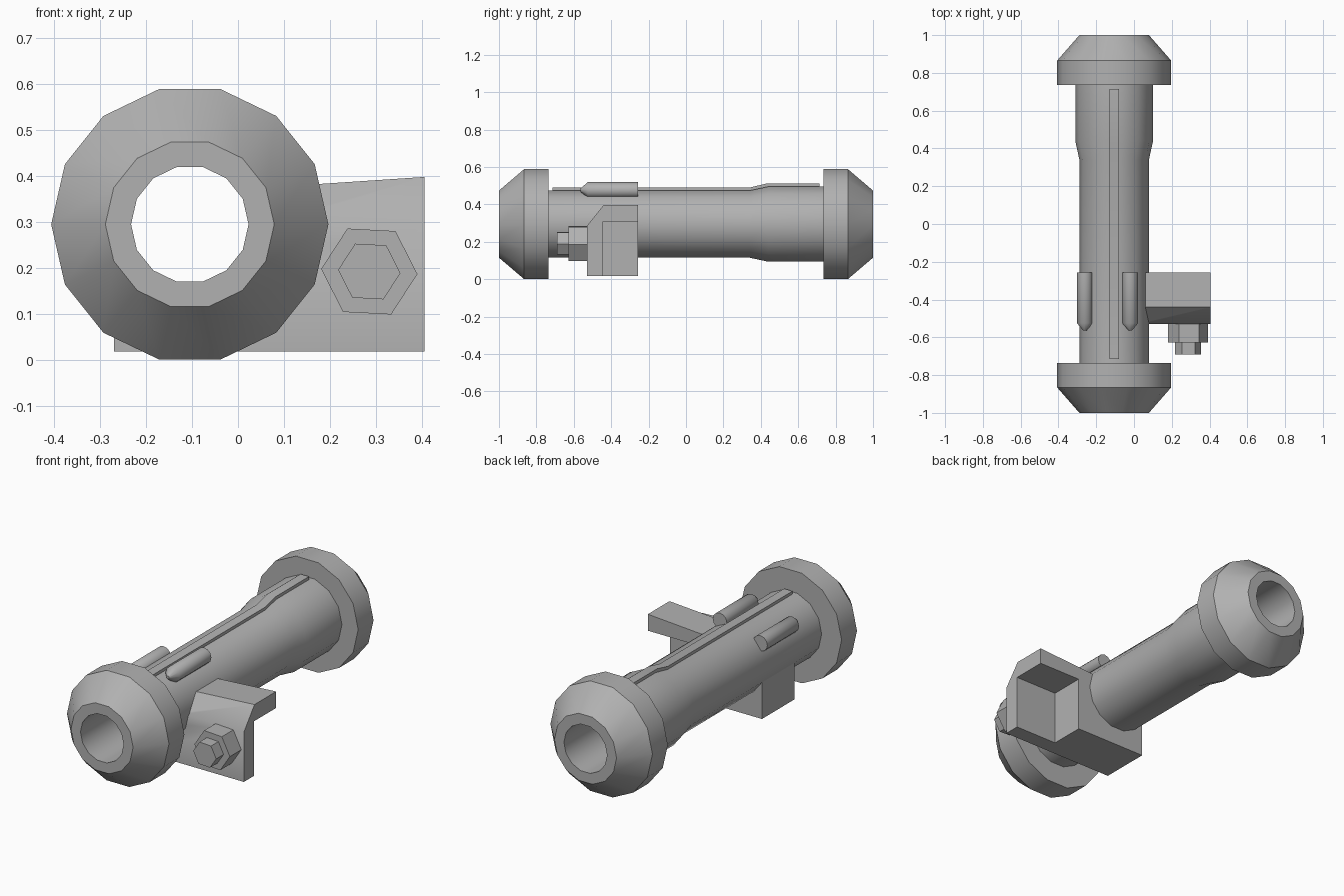
import bpy, bmesh
from math import pi, sin, cos, radians

if "Cube" in bpy.data.objects:
    bpy.data.objects.remove(bpy.data.objects["Cube"])

CX, CZ = -0.105, 0.2948   # tube axis

# one dark grey for every part
grey = bpy.data.materials.new("dark_grey")
grey.diffuse_color = (0.44, 0.44, 0.44, 1)
grey.use_nodes = True
grey.node_tree.nodes["Principled BSDF"].inputs["Base Color"].default_value = grey.diffuse_color


def smooth_by_angle(ob, degrees):
    bpy.ops.object.select_all(action='DESELECT')
    ob.select_set(True)
    bpy.context.view_layer.objects.active = ob
    bpy.ops.object.shade_smooth_by_angle(angle=radians(degrees))


def finish(bm, name, smooth=0):
    bmesh.ops.recalc_face_normals(bm, faces=bm.faces)
    me = bpy.data.meshes.new(name)
    bm.to_mesh(me)
    bm.free()
    me.materials.append(grey)
    ob = bpy.data.objects.new(name, me)
    bpy.context.collection.objects.link(ob)
    if smooth:
        smooth_by_angle(ob, smooth)
    return ob


def lathe(name, profile, sides, x, z, turn=0.0, closed=False, smooth=0):
    """Revolve (y, radius) points about a line parallel to y."""
    bm = bmesh.new()
    rings = []
    for y, r in profile:
        rings.append([bm.verts.new((x + r * cos(turn + 2 * pi * i / sides), y,
                                    z + r * sin(turn + 2 * pi * i / sides)))
                      for i in range(sides)])
    pairs = list(zip(rings, rings[1:]))
    if closed:
        pairs.append((rings[-1], rings[0]))
    else:
        bm.faces.new(rings[0])
        bm.faces.new(rings[-1])
    for a, b in pairs:
        for i in range(sides):
            j = (i + 1) % sides
            bm.faces.new((a[i], a[j], b[j], b[i]))
    return finish(bm, name, smooth)


def prism_x(name, profile0, profile1, x0, x1, smooth=0):
    """Join two (y, z) outlines at x0 and x1."""
    bm = bmesh.new()
    a = [bm.verts.new((x0, y, z)) for y, z in profile0]
    b = [bm.verts.new((x1, y, z)) for y, z in profile1]
    bm.faces.new(a)
    bm.faces.new(b)
    n = len(a)
    for i in range(n):
        j = (i + 1) % n
        bm.faces.new((a[i], a[j], b[j], b[i]))
    return finish(bm, name, smooth)


# hollow tube with flared rear section and bevelled end bumpers
lathe("tube_with_end_bumpers", [
    (-1, 0.128), (-1, 0.184), (-0.865, 0.302), (-0.735, 0.302), (-0.735, 0.184),
    (0.34, 0.184), (0.44, 0.206), (0.735, 0.206), (0.735, 0.302), (0.865, 0.302),
    (1, 0.184), (1, 0.128)], 14, CX, CZ, closed=True, smooth=32)

# thin raised strip following the top of the tube
strip = [(-0.715, 0.46), (-0.715, 0.49), (0.34, 0.49), (0.43, 0.512),
         (0.715, 0.512), (0.715, 0.48), (0.44, 0.48), (0.34, 0.46)]
prism_x("top_strip", strip, strip, CX - 0.025, CX + 0.025, smooth=32)

# two pointed pins half sunk into the tube
for name, x, z in (("right_pin", -0.02, 0.477), ("left_pin", -0.26, 0.42)):
    lathe(name, [(-0.565, 0.008), (-0.525, 0.042), (-0.257, 0.042)], 12, x, z, smooth=50)

# chamfered bracket under the tube, its top falling slightly to the left
def outline(top):
    return [(-0.53, 0.018), (-0.53, 0.285), (-0.44, top), (-0.257, top), (-0.257, 0.018)]

bracket = prism_x("mount_bracket", outline(0.353), outline(0.398), -0.27, 0.406)

# cut the recess below the flange and the clearance for the bore
box = [(-0.445, -0.1), (-0.445, 0.31), (-0.1, 0.31), (-0.1, -0.1)]
recess = prism_x("recess_cutter", box, box, 0.153, 0.6)
bore = lathe("bore_cutter", [(-0.7, 0.155), (-0.1, 0.155)], 14, CX, CZ)
bpy.context.view_layer.objects.active = bracket
for cutter in (recess, bore):
    cutter.hide_render = True
    m = bracket.modifiers.new("cut", 'BOOLEAN')
    m.operation = 'DIFFERENCE'
    m.solver = 'EXACT'
    m.object = cutter
    bpy.ops.object.modifier_apply(modifier=m.name)
    bpy.data.objects.remove(cutter)
smooth_by_angle(bracket, 45)

# stepped hexagonal knob on the bracket front
lathe("hex_knob", [(-0.69, 0.068), (-0.627, 0.068), (-0.627, 0.105), (-0.51, 0.105)],
      6, 0.286, 0.192, turn=radians(-3))
